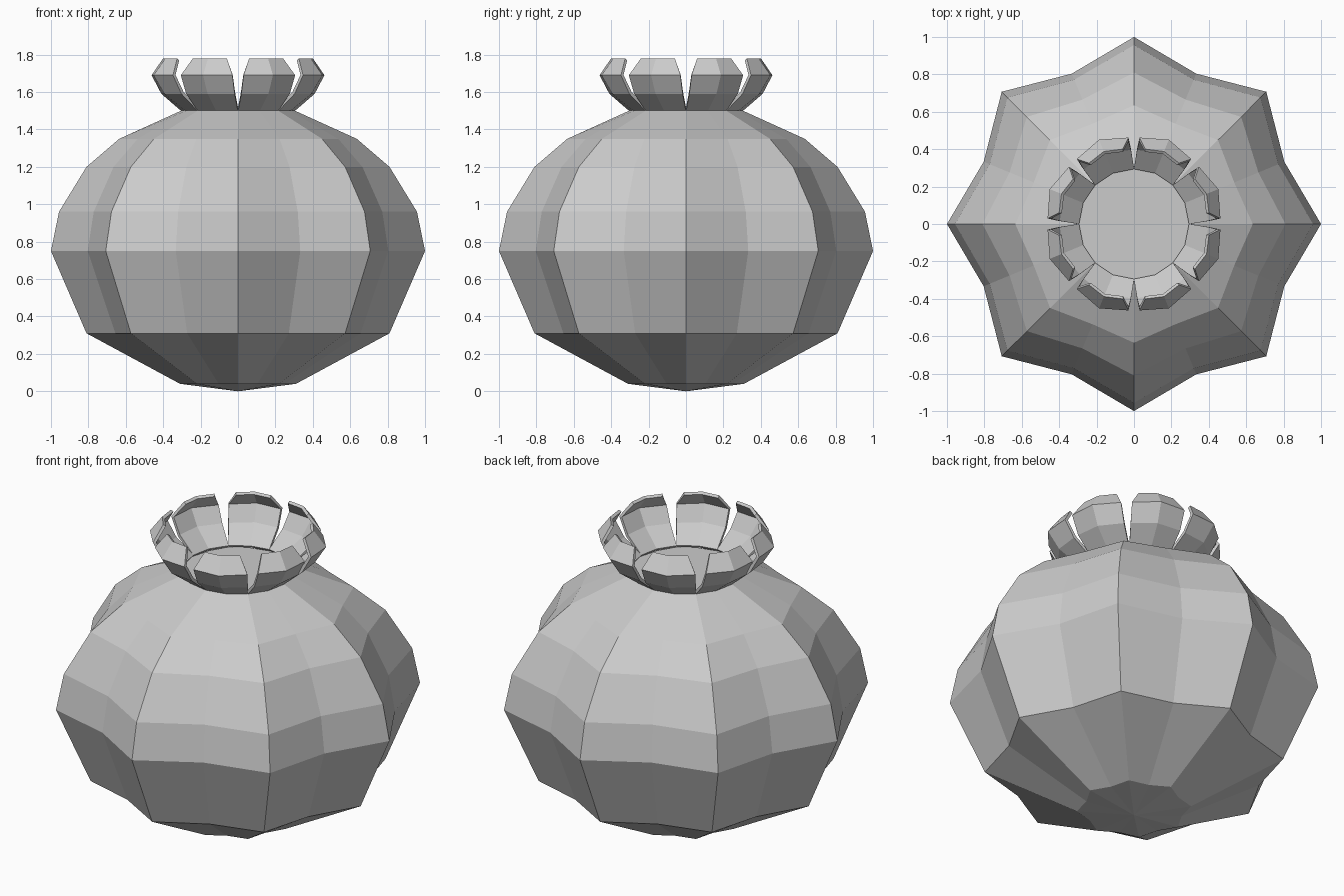
import bpy, bmesh
from math import sin, cos, radians

if "Cube" in bpy.data.objects:
    bpy.data.objects.remove(bpy.data.objects["Cube"])


def add_object(name, bm):
    bmesh.ops.recalc_face_normals(bm, faces=bm.faces)
    mesh = bpy.data.meshes.new(name)
    bm.to_mesh(mesh)
    bm.free()
    obj = bpy.data.objects.new(name, mesh)
    bpy.context.collection.objects.link(obj)
    return obj


def polar(bm, r, deg, z):
    return bm.verts.new((r * cos(radians(deg)), r * sin(radians(deg)), z))


# Fruit body: eight-ridged rings (ridge radius, valley radius, height)
rings = [(0.31, 0.27, 0.04), (0.81, 0.71, 0.31), (1.0, 0.87, 0.75),
         (0.957, 0.835, 0.96), (0.81, 0.72, 1.20), (0.635, 0.58, 1.35),
         (0.305, 0.30, 1.50)]
bm = bmesh.new()
loops = [[polar(bm, valley if i % 2 else ridge, i * 22.5, z) for i in range(16)]
         for ridge, valley, z in rings]
bottom = bm.verts.new((0, 0, 0))
top = bm.verts.new((0, 0, 1.5))
for i in range(16):
    j = (i + 1) % 16
    for a, b in zip(loops, loops[1:]):
        bm.faces.new((a[i], a[j], b[j], b[i]))
    bm.faces.new((bottom, loops[0][j], loops[0][i]))
    bm.faces.new((top, loops[-1][i], loops[-1][j]))
add_object("fruit_body", bm)

# Crown petals: rows of (edge radius, middle radius, half angle, height)
rows = [(0.305, 0.305, 22.3, 1.50), (0.41, 0.425, 20.0, 1.59),
        (0.463, 0.488, 18.8, 1.69), (0.405, 0.42, 14.0, 1.78)]
for k in range(8):
    mid = 22.5 + 45 * k
    bm = bmesh.new()
    grid = [[polar(bm, e, mid - h, z), polar(bm, m, mid, z), polar(bm, e, mid + h, z)]
            for e, m, h, z in rows]
    for a, b in zip(grid, grid[1:]):
        for c in range(2):
            bm.faces.new((a[c], a[c + 1], b[c + 1], b[c]))
    petal = add_object(f"crown_petal_{k + 1}", bm)
    # Orient outward so the thickness grows inward
    face = petal.data.polygons[0]
    if face.normal.x * face.center.x + face.normal.y * face.center.y < 0:
        petal.data.flip_normals()
    thick = petal.modifiers.new("thickness", 'SOLIDIFY')
    thick.thickness = 0.018
    thick.offset = -1
